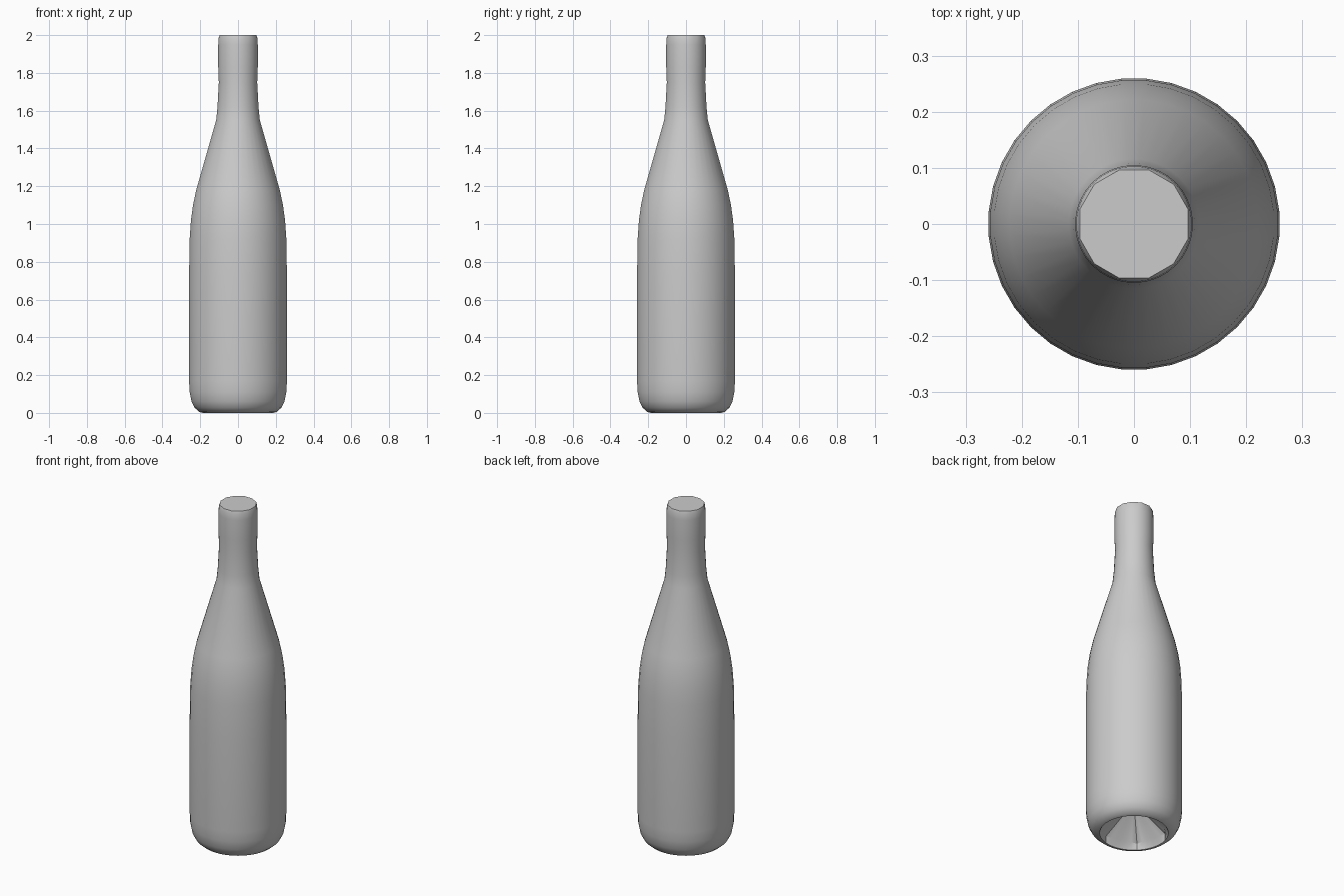
import bpy, bmesh
from math import pi, cos, sin, radians

cube = bpy.data.objects.get("Cube")
if cube:
    bpy.data.objects.remove(cube, do_unlink=True)

glass = bpy.data.materials.new("grey_glass")
glass.use_nodes = True
GREY = (0.6, 0.6, 0.6, 1.0)
glass.diffuse_color = GREY
glass.node_tree.nodes["Principled BSDF"].inputs["Base Color"].default_value = GREY

SIDES = 36


def ring(bm, radius, z, corners=0, first=0.0):
    """Circle of vertices, or a regular polygon with its first corner at an angle."""
    verts = []
    for i in range(SIDES):
        a = radians(5) + 2 * pi * i / SIDES
        r = radius
        if corners:
            half = pi / corners
            r *= cos(half) / cos((a - first + 1e-6) % (2 * half) - half)
        verts.append(bm.verts.new((r * cos(a), r * sin(a), z)))
    return verts


def skin(bm, lower, upper):
    for i in range(SIDES):
        j = (i + 1) % SIDES
        bm.faces.new((lower[i], lower[j], upper[j], upper[i]))


# Outer profile from the base, over the shoulder, to the lip
PROFILE = [(0.205, 0.005), (0.23, 0.027), (0.247, 0.06), (0.257, 0.11), (0.26, 0.17),
           (0.26, 0.72), (0.257, 0.92), (0.25, 1.02), (0.239, 1.1), (0.222, 1.18),
           (0.116, 1.55), (0.109, 1.62), (0.102, 1.75), (0.105, 1.83), (0.105, 1.95),
           (0.103, 1.985)]

bm = bmesh.new()

# Six-sided hollow under the base
hex_corner = radians(-15)
apex = bm.verts.new((0, 0, 0.19))
hollow = ring(bm, 0.185, 0.04, 6, hex_corner)
for i in range(SIDES):
    bm.faces.new((apex, hollow[i], hollow[(i + 1) % SIDES]))
foot = ring(bm, 0.185, 0.0)
skin(bm, hollow, foot)

# Body, shoulder and neck
last = foot
for radius, z in PROFILE:
    here = ring(bm, radius, z)
    skin(bm, last, here)
    last = here

# Twelve-sided closed top
top = ring(bm, 0.1, 2.0, 12, radians(15))
skin(bm, last, top)
bm.faces.new(top)

bmesh.ops.recalc_face_normals(bm, faces=bm.faces)
mesh = bpy.data.meshes.new("bottle")
bm.to_mesh(mesh)
bm.free()
mesh.materials.append(glass)

bottle = bpy.data.objects.new("bottle", mesh)
bpy.context.collection.objects.link(bottle)
bpy.ops.object.select_all(action='DESELECT')
bottle.select_set(True)
bpy.context.view_layer.objects.active = bottle
bpy.ops.object.shade_smooth_by_angle(angle=radians(30))
